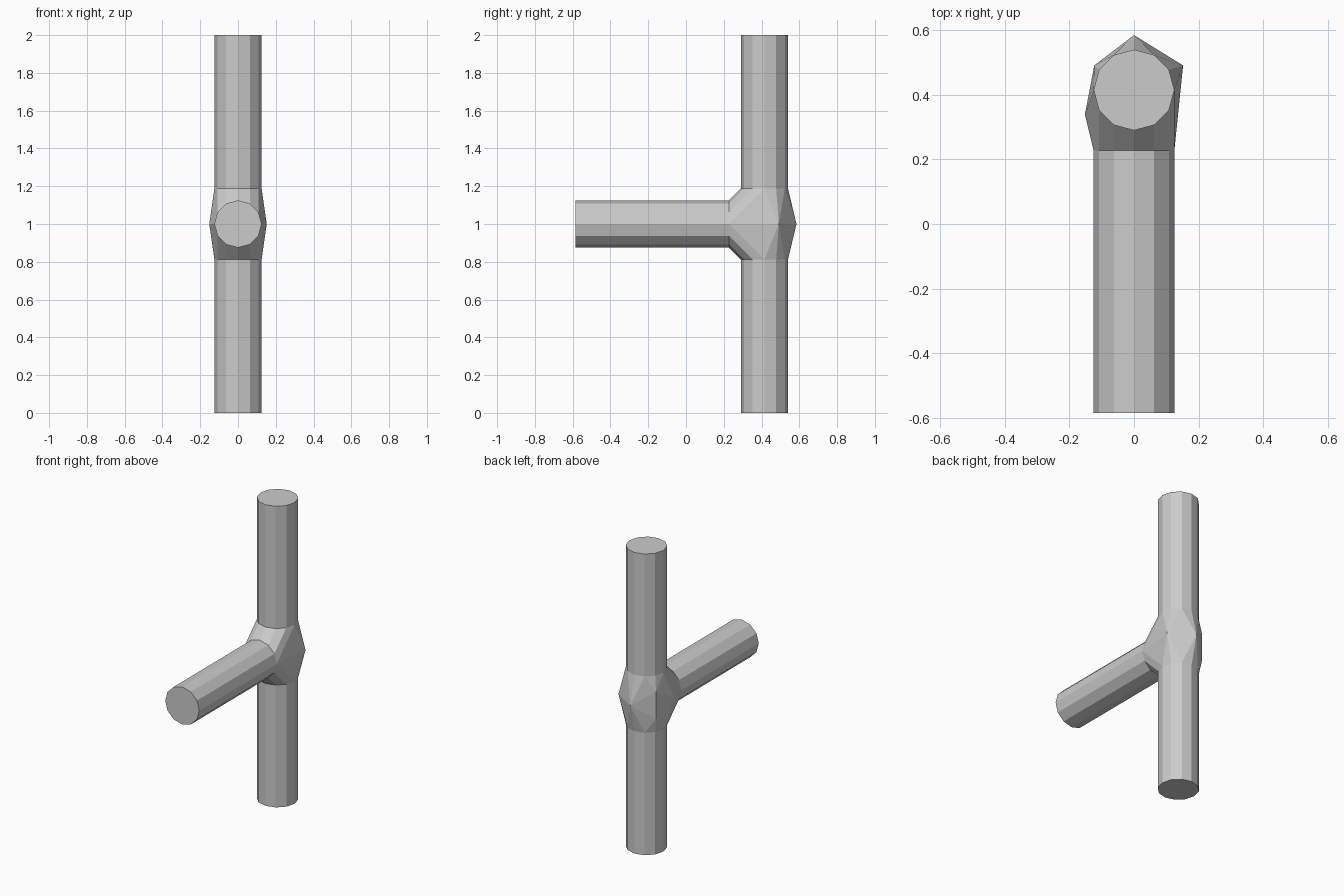
import bpy, bmesh
from math import sin, cos, pi, sqrt
from mathutils import Vector

if "Cube" in bpy.data.objects:
    bpy.data.objects.remove(bpy.data.objects["Cube"])

R, SIDES = 0.125, 12
BALL, COLLAR = 0.17, 0.1875
C = Vector((0, 0.415, 1))
ARMS = {"upper_pipe": Vector((0, 0, 1)),
        "lower_pipe": Vector((0, 0, -1)),
        "front_pipe": Vector((0, -1, 0))}


def ring(axis, dist):
    u = Vector((1, 0, 0))
    v = axis.cross(u)
    return [C + axis * dist + R * (u * cos(2 * pi * i / SIDES) + v * sin(2 * pi * i / SIDES))
            for i in range(SIDES)]


def finish(bm, name):
    me = bpy.data.meshes.new(name)
    bm.to_mesh(me)
    bm.free()
    bpy.context.collection.objects.link(bpy.data.objects.new(name, me))


# Three twelve-sided pipes, open where they meet the joint
for name, axis in ARMS.items():
    bm = bmesh.new()
    a = [bm.verts.new(p) for p in ring(axis, COLLAR)]
    b = [bm.verts.new(p) for p in ring(axis, 1.0)]
    for i in range(SIDES):
        j = (i + 1) % SIDES
        bm.faces.new((a[i], a[j], b[j], b[i]))
    bm.faces.new(b)
    finish(bm, name)

# Faceted joint: hull around the pipe collars and a coarse icosahedral ball
bm = bmesh.new()
for axis in ARMS.values():
    for p in ring(axis, COLLAR):
        bm.verts.new(p)
for s in (1, -1):
    bm.verts.new(C + Vector((0, s * BALL, 0)))
    for k in range(5):
        t = 2 * pi * k / 5
        bm.verts.new(C + s * BALL / sqrt(5) * Vector((2 * cos(t), 1, 2 * sin(t))))
bmesh.ops.convex_hull(bm, input=bm.verts[:])
loose = [v for v in bm.verts if not v.link_faces]
bmesh.ops.delete(bm, geom=loose, context='VERTS')
bmesh.ops.recalc_face_normals(bm, faces=bm.faces[:])
# Open the joint where the pipes attach
caps = [f for f in bm.faces
        if any(all(abs((v.co - C).dot(ax) - COLLAR) < 1e-4 for v in f.verts)
               for ax in ARMS.values())]
bmesh.ops.delete(bm, geom=caps, context='FACES')
finish(bm, "pipe_joint")
